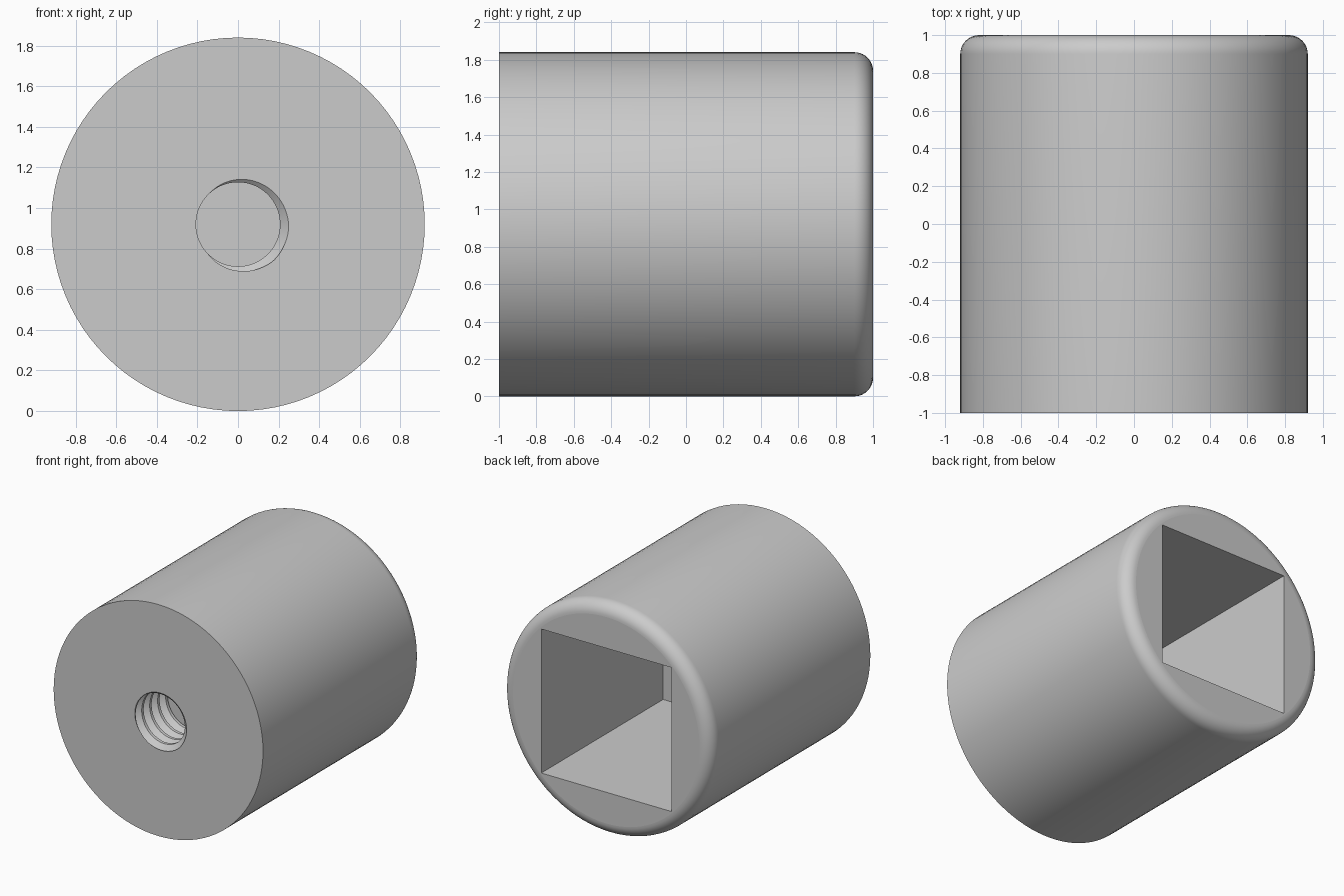
import bpy, bmesh
from math import sin, cos, pi, floor

cube = bpy.data.objects.get("Cube")
if cube:
    bpy.data.objects.remove(cube, do_unlink=True)

N = 96                      # segments around the axis
R, FILLET = 0.92, 0.1       # body
HALF, SOCKET_Y = 0.572, -0.53
MINOR, MAJOR, PITCH = 0.207, 0.25, 0.1
FRONT, HOLE_Y = -1.0, -0.58
START = 0.37                # thread start, in turns

grey = bpy.data.materials.new("plain_grey")
grey.use_nodes = True
colour = (0.6, 0.6, 0.6, 1)
grey.diffuse_color = colour
grey.node_tree.nodes["Principled BSDF"].inputs["Base Color"].default_value = colour


def circle(y, r):
    return lambda t: (y, r)


def square(y, half):
    return lambda t: (y, half / max(abs(cos(2 * pi * t)), abs(sin(2 * pi * t))))


def thread_radius(phase):
    p = phase - floor(phase)
    if p < 0.25:
        k = 0
    elif p < 0.5:
        k = (p - 0.25) * 4
    elif p < 0.625:
        k = 1
    else:
        k = (1 - p) / 0.375
    return MINOR + k * (MAJOR - MINOR)


def thread(phase):
    # helical row, clamped to the ends of the hole
    def row(t):
        y = FRONT + PITCH * (phase - t + START)
        y = min(max(y, FRONT), HOLE_Y)
        return y, thread_radius((y - FRONT) / PITCH + t - START)
    return row


# rings from the socket floor, around the outside, into the threaded hole
# each entry is a ring function and whether the band leading to it is smooth
rings = [(square(SOCKET_Y, 0), False), (square(SOCKET_Y, HALF), False),
         (square(1, HALF), False)]
STEPS = 10
for i in range(STEPS + 1):
    a = pi / 2 * i / STEPS
    rings.append((circle(1 - FILLET + FILLET * cos(a),
                         R - FILLET + FILLET * sin(a)), i > 0))
rings.append((circle(FRONT, R), True))
rings.append((thread(-2), False))
for turn in range(-1, 6):
    for p in (0, 0.25, 0.5, 0.625):
        rings.append((thread(turn + p), True))
rings.append((thread(8), True))
rings.append((circle(HOLE_Y, 0), False))

bm = bmesh.new()
previous = None
for ring, smooth in rings:
    row = []
    for j in range(N + 1):
        t = j / N
        y, r = ring(t)
        a = 2 * pi * (j % N) / N
        row.append(bm.verts.new((r * cos(a), y, R + r * sin(a))))
    if previous:
        for j in range(N):
            f = bm.faces.new((previous[j], previous[j + 1], row[j + 1], row[j]))
            f.smooth = smooth
    previous = row

bmesh.ops.remove_doubles(bm, verts=bm.verts, dist=0.0001)
bmesh.ops.recalc_face_normals(bm, faces=bm.faces)
for e in bm.edges:
    if len(e.link_faces) == 2 and e.calc_face_angle(0) > 0.5:
        e.smooth = False

mesh = bpy.data.meshes.new("socket_body")
bm.to_mesh(mesh)
bm.free()
mesh.materials.append(grey)
body = bpy.data.objects.new("socket_body", mesh)
bpy.context.scene.collection.objects.link(body)
